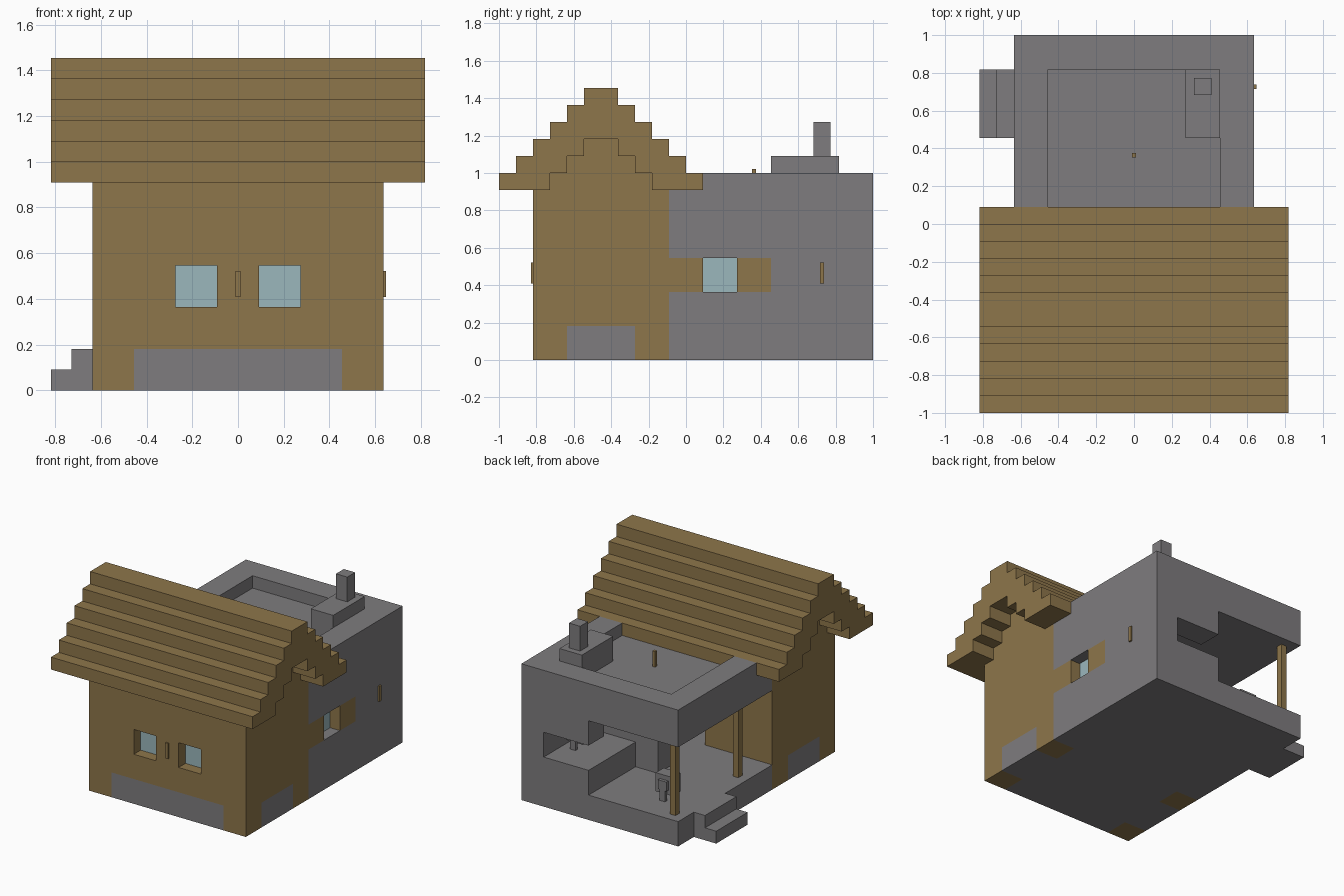
import bpy, bmesh

if "Cube" in bpy.data.objects:
    bpy.data.objects.remove(bpy.data.objects["Cube"])

U = 1 / 11  # half a building block


def material(name, rgb):
    m = bpy.data.materials.new(name)
    m.diffuse_color = (*rgb, 1)
    m.use_nodes = True
    m.node_tree.nodes["Principled BSDF"].inputs["Base Color"].default_value = m.diffuse_color
    return m


WOOD = material("wood", (0.27, 0.18, 0.069))
STONE = material("stone", (0.209, 0.202, 0.209))
GLASS = material("glass", (0.328, 0.473, 0.503))


def finish(name, bm, mat):
    bmesh.ops.recalc_face_normals(bm, faces=bm.faces)
    me = bpy.data.meshes.new(name)
    bm.to_mesh(me)
    bm.free()
    me.materials.append(mat)
    ob = bpy.data.objects.new(name, me)
    bpy.context.collection.objects.link(ob)
    return ob


def boxes(name, mat, *parts):
    """Each part is x0, x1, y0, y1, z0, z1 in units of U."""
    bm = bmesh.new()
    for x0, x1, y0, y1, z0, z1 in parts:
        for v in bmesh.ops.create_cube(bm, size=1)["verts"]:
            v.co = ((x1 if v.co.x > 0 else x0) * U,
                    (y1 if v.co.y > 0 else y0) * U,
                    (z1 if v.co.z > 0 else z0) * U)
    return finish(name, bm, mat)


# Foundation: house floor between the corner posts, and the porch floor
boxes("house_foundation", STONE, (-5, 5, -9, -1, 0, 2),
      (-7, -5, -7, -3, 0, 2), (5, 7, -7, -3, 0, 2))
boxes("porch_floor", STONE, (-7, 7, -1, 11, 0, 2))

# House walls
for sx in (-1, 1):
    a, b = sorted((5 * sx, 7 * sx))
    side = "left" if sx < 0 else "right"
    for y, end in ((-9, "front"), (-3, "back")):
        boxes(f"{side}_{end}_corner_post", WOOD, (a, b, y, y + 2, 0, 10))
    boxes(f"{side}_wall", WOOD, (a, b, -7, -3, 2, 10))
    boxes(f"{side}_gable", WOOD,
          *[(a, b, -8 + i, -2 - i, 10 + i, 11 + i) for i in range(3)])
boxes("front_wall", WOOD, (-5, 5, -9, -7, 2, 4), (-5, 5, -9, -7, 6, 10),
      (-5, -3, -9, -7, 4, 6), (-1, 1, -9, -7, 4, 6), (3, 5, -9, -7, 4, 6))
boxes("doorway_wall", WOOD, (-5, -1, -3, -1, 2, 10), (1, 5, -3, -1, 2, 10),
      (-1, 1, -3, -1, 6, 10))

# Stepped roof: stair profile extruded along x
half = [(6, 10), (6, 11)]
for i in range(1, 6):
    half += [(6 - i, 10 + i), (6 - i, 11 + i)]
under = [(1, 13), (1, 12), (2, 12), (2, 11), (3, 11), (3, 10)]
outline = ([(-d, z) for d, z in half] + [(d, z) for d, z in reversed(half)]
           + [(d, z) for d, z in reversed(under)] + [(-d, z) for d, z in under])
bm = bmesh.new()
face = bm.faces.new([bm.verts.new((-9 * U, (d - 5) * U, z * U)) for d, z in outline])
ext = bmesh.ops.extrude_face_region(bm, geom=[face])["geom"]
bmesh.ops.translate(bm, vec=(18 * U, 0, 0),
                    verts=[g for g in ext if isinstance(g, bmesh.types.BMVert)])
finish("stepped_roof", bm, WOOD)

# Porch: side wall with window, back wall, partition and counter
boxes("porch_side_wall", STONE, (5, 7, -1, 11, 2, 4), (5, 7, -1, 11, 6, 8),
      (5, 7, 5, 11, 4, 6))
boxes("window_surround", WOOD, (5, 7, -1, 1, 4, 6), (5, 7, 3, 5, 4, 6))
boxes("porch_back_lintel", STONE, (1, 5, 9, 11, 6, 8))
boxes("partition", STONE, (-1, 5, 3, 5, 2, 8))
boxes("counter", STONE, (1, 5, 5, 11, 2, 4))

# Flat roof with parapet and chimney
boxes("flat_roof", STONE, (-7, 7, -1, 11, 8, 10))
boxes("parapet", STONE, (-7, 7, 9, 11, 10, 11), (-7, -5, 1, 9, 10, 11),
      (5, 7, 1, 9, 10, 11))
boxes("chimney", STONE, (3, 5, 5, 9, 10, 12), (3.5, 4.5, 7.5, 8.5, 12, 14))

# Entrance steps and porch posts
boxes("entrance_steps", STONE, (-9, -8, 5, 9, 0, 1), (-8, -7, 5, 9, 0, 2))
for y, name in ((2, "inner_porch_post"), (10, "corner_porch_post")):
    boxes(name, WOOD, (-6.25, -5.75, y - .25, y + .25, 2, 8))

# Window panes set in the middle of the walls
for x, name in ((-3, "left_front_pane"), (1, "right_front_pane")):
    boxes(name, GLASS, (x, x + 2, -8.125, -7.875, 4, 6))
boxes("side_pane", GLASS, (5.875, 6.125, 1, 3, 4, 6))

# Torches: on the front wall, side wall and flat roof
for name, x, y, z in (("front_torch", 0, -9, 4.5), ("side_torch", 7, 8, 4.5),
                      ("roof_torch", 0, 4, 10)):
    boxes(name, WOOD, (x - .125, x + .125, y - .125, y + .125, z, z + 1.25))


# Grinding wheels on two legs
def grinder(name, x, y, z):
    parts = [(x - .75, x + .75, y - .5, y + .5, z + .5, z + 2)]
    for s in (-1, 1):
        a, b = sorted((y + .5 * s, y + .75 * s))
        parts += [(x - .25, x + .25, a, b, z, z + .875),
                  (x - .375, x + .375, a, b, z + .875, z + 1.625)]
    boxes(name, STONE, *parts)


grinder("porch_grinder", -4, 8, 2)
grinder("counter_grinder", 4, 8, 4)
